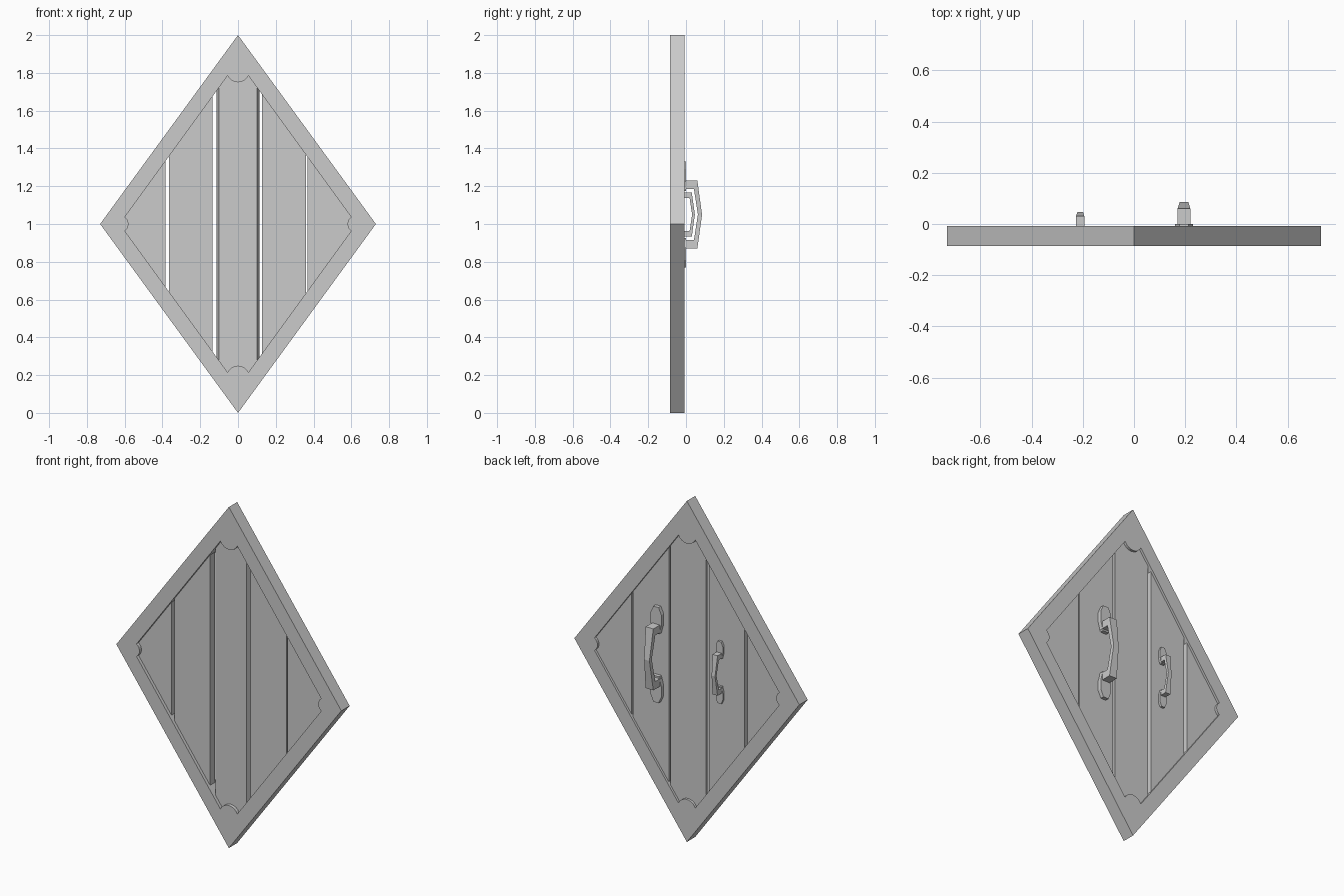
import bpy, bmesh
from math import sin, cos, radians
from mathutils import Vector

if "Cube" in bpy.data.objects:
    bpy.data.objects.remove(bpy.data.objects["Cube"])

GREY = (0.6, 0.6, 0.6, 1)
mat = bpy.data.materials.new("plain grey")
mat.use_nodes = True
mat.diffuse_color = GREY
mat.node_tree.nodes["Principled BSDF"].inputs["Base Color"].default_value = GREY


def finish(bm, name):
    bmesh.ops.recalc_face_normals(bm, faces=bm.faces)
    mesh = bpy.data.meshes.new(name)
    bm.to_mesh(mesh)
    bm.free()
    mesh.materials.append(mat)
    obj = bpy.data.objects.new(name, mesh)
    bpy.context.collection.objects.link(obj)


def slab(loops, y0, y1):
    """Fill outlines given in x, z (inner loops are holes) and extrude along y."""
    bm = bmesh.new()
    edges = []
    for loop in loops:
        vs = [bm.verts.new((x, y0, z)) for x, z in loop]
        edges += [bm.edges.new((a, b)) for a, b in zip(vs, vs[1:] + vs[:1])]
    bmesh.ops.triangle_fill(bm, edges=edges, use_beauty=True, normal=(0, -1, 0))
    bmesh.ops.dissolve_limit(bm, angle_limit=0.01, verts=bm.verts, edges=bm.edges)
    new = bmesh.ops.extrude_face_region(bm, geom=bm.faces[:])["geom"]
    moved = [v for v in new if isinstance(v, bmesh.types.BMVert)]
    bmesh.ops.translate(bm, verts=moved, vec=(0, y1 - y0, 0))
    return bm


def diamond(w, h):
    return [(w, 1), (0, 1 + h), (-w, 1), (0, 1 - h)]


def notched_opening():
    """Diamond whose four corners are scooped inward by arcs."""
    side, tip = (0.625, 0.045, 55), (0.81, 0.06, 66)
    pts = []
    for quarter, (dist, r, half) in enumerate((side, tip, side, tip)):
        a = radians(90 * quarter)
        for i in range(9):
            t = radians(half * (i / 4 - 1))
            u, v = dist - r * cos(t), r * sin(t)
            pts.append((u * cos(a) - v * sin(a), 1 + u * sin(a) + v * cos(a)))
    return pts


# Frame with scooped corners
finish(slab([diamond(0.73, 1), notched_opening()], -0.085, -0.008), "frame")

# Planks: slices of a diamond panel, each cut given as (front x, back x)
FRONT, BACK = -0.066, -0.022
planks = {
    "outer_right_plank": (None, (-0.385, -0.385)),
    "inner_right_plank": ((-0.365, -0.365), (-0.135, -0.135)),
    "centre_plank": ((-0.1, -0.115), (0.1, 0.115)),
    "inner_left_plank": ((0.127, 0.127), (0.36, 0.36)),
    "outer_left_plank": ((0.368, 0.368), None),
}
for name, cuts in planks.items():
    bm = slab([diamond(0.66, 0.9)], FRONT, BACK)
    for cut, sign in zip(cuts, (-1, 1)):
        if cut:
            normal = Vector((BACK - FRONT, cut[0] - cut[1], 0)) * sign
            res = bmesh.ops.bisect_plane(bm, geom=bm.verts[:] + bm.edges[:] + bm.faces[:],
                                         plane_co=(cut[0], FRONT, 1), plane_no=normal,
                                         clear_outer=True)
            rim = [e for e in res["geom_cut"] if isinstance(e, bmesh.types.BMEdge)]
            bmesh.ops.holes_fill(bm, edges=rim)
    finish(bm, name)


# Pull handles: angular grip that narrows in the middle, on two pointed plates
def handle(name, x, s):
    base, mid = BACK - 0.002, 1.05
    # rings of (inner y, inner z, outer y, outer z, half width), bottom to top
    half = [(0, 0.135, 0, 0.18, 0.025), (0.066, 0.135, 0.084, 0.18, 0.025)]
    rings = [(a, -b, c, -d, w) for a, b, c, d, w in half]
    rings += [(0.087, 0, 0.109, 0, 0.017)] + half[::-1]
    bm = bmesh.new()
    loops = []
    for yi, zi, yo, zo, w in rings:
        corners = ((-w, yi, zi), (w, yi, zi), (w, yo, zo), (-w, yo, zo))
        loops.append([bm.verts.new((x + s * a, base + s * b, mid + s * c))
                      for a, b, c in corners])
    for p, q in zip(loops, loops[1:]):
        for i in range(4):
            j = (i + 1) % 4
            bm.faces.new((p[i], p[j], q[j], q[i]))
    bm.faces.new(loops[0])
    bm.faces.new(loops[-1])
    finish(bm, name + "_grip")

    outline = [(0.02, 0.125), (0.035, 0.18), (0.035, 0.24), (0.017, 0.28)]
    outline += [(-a, b) for a, b in outline[::-1]]
    for label, up in (("upper", 1), ("lower", -1)):
        pts = [(x + s * a, mid + up * s * b) for a, b in outline]
        finish(slab([pts], base, base + 0.024 * s), f"{name}_{label}_plate")


handle("large_handle", 0.195, 1)
handle("small_handle", -0.21, 0.65)
